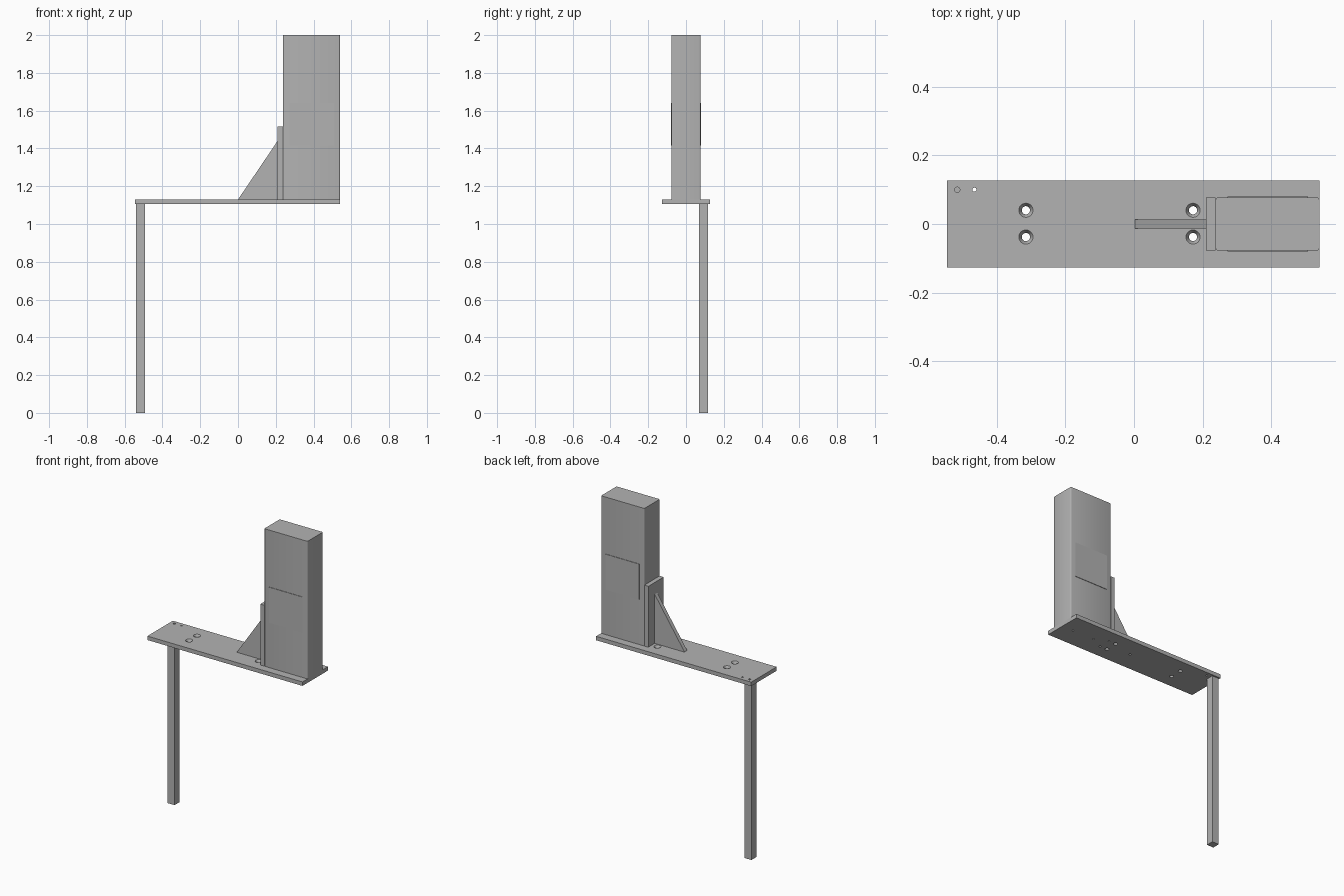
import bpy, bmesh
from math import pi

cube = bpy.data.objects.get("Cube")
if cube:
    bpy.data.objects.remove(cube, do_unlink=True)

grey = bpy.data.materials.new("plain grey")
grey.use_nodes = True
colour = (0.45, 0.45, 0.45, 1)
grey.diffuse_color = colour
grey.node_tree.nodes["Principled BSDF"].inputs["Base Color"].default_value = colour


def finish(name, bm):
    bmesh.ops.recalc_face_normals(bm, faces=bm.faces)
    mesh = bpy.data.meshes.new(name)
    bm.to_mesh(mesh)
    bm.free()
    mesh.materials.append(grey)
    obj = bpy.data.objects.new(name, mesh)
    bpy.context.collection.objects.link(obj)
    return obj


def box(name, x, y, z, bevel=0):
    bm = bmesh.new()
    bmesh.ops.create_cube(bm, size=1)
    for v in bm.verts:
        v.co = [lo + (c + 0.5) * (hi - lo) for c, (lo, hi) in zip(v.co, (x, y, z))]
    if bevel:
        upright = [e for e in bm.edges if abs(e.verts[0].co.z - e.verts[1].co.z) > 0.1]
        bmesh.ops.bevel(bm, geom=upright, offset=bevel, segments=3, profile=0.5, affect='EDGES')
    return finish(name, bm)


def drill(target, x, y, low, high, r_low, r_high, sides=24):
    # Straight or tapered hole
    bm = bmesh.new()
    bmesh.ops.create_cone(bm, cap_ends=True, segments=sides, radius1=r_low,
                          radius2=r_high, depth=high - low)
    bmesh.ops.translate(bm, verts=bm.verts, vec=(x, y, (low + high) / 2))
    cutter = finish("hole_cutter", bm)
    cutter.hide_render = True
    cut = target.modifiers.new("hole", 'BOOLEAN')
    cut.operation, cut.solver, cut.object = 'DIFFERENCE', 'EXACT', cutter
    bpy.context.view_layer.objects.active = target
    bpy.ops.object.modifier_apply(modifier=cut.name)
    bpy.data.objects.remove(cutter, do_unlink=True)


# Horizontal base plate and its leg
LOW, TOP = 1.105, 1.13
plate = box("base_plate", (-0.545, 0.54), (-0.127, 0.127), (LOW, TOP))
box("leg", (-0.54, -0.492), (0.069, 0.117), (0, LOW))

# Countersunk bolt holes
for x in (-0.315, 0.172):
    for y in (-0.038, 0.04):
        drill(plate, x, y, LOW - 0.02, TOP + 0.02, 0.012, 0.012)
        drill(plate, x, y, TOP - 0.012, TOP + 0.006, 0.012, 0.025)

# Small screw holes
for x, y in ((0.46, 0), (0.306, 0), (0.222, 0.04), (0.222, -0.04),
             (0.03, 0), (-0.465, 0.1)):
    drill(plate, x, y, LOW - 0.02, TOP + 0.02, 0.006, 0.006, 12)
drill(plate, -0.515, 0.1, LOW - 0.02, TOP + 0.02, 0.008, 0.008, 8)

# Upright column and the backing board beside it
column = box("column", (0.238, 0.54), (-0.077, 0.077), (TOP, 2), 0.006)
box("backing_board", (0.21, 0.238), (-0.077, 0.077), (TOP, 1.515))

# Thin raised panels on both broad faces
for name, y in (("front_panel", (-0.08, -0.077)), ("back_panel", (0.077, 0.08))):
    box(name, (0.272, 0.507), y, (1.415, 1.64))

# Triangular brace
bm = bmesh.new()
corners = [(0.003, TOP), (0.21, TOP), (0.21, 1.44), (0.003, TOP + 0.004)]
face = bm.faces.new([bm.verts.new((x, -0.013, z)) for x, z in corners])
side = bmesh.ops.extrude_face_region(bm, geom=[face])["geom"]
bmesh.ops.translate(bm, vec=(0, 0.026, 0),
                    verts=[v for v in side if isinstance(v, bmesh.types.BMVert)])
finish("brace", bm)

# Smooth the rounded corners and hole walls
for obj in (column, plate):
    bpy.ops.object.select_all(action='DESELECT')
    obj.select_set(True)
    bpy.context.view_layer.objects.active = obj
    bpy.ops.object.shade_smooth_by_angle(angle=pi / 5)
